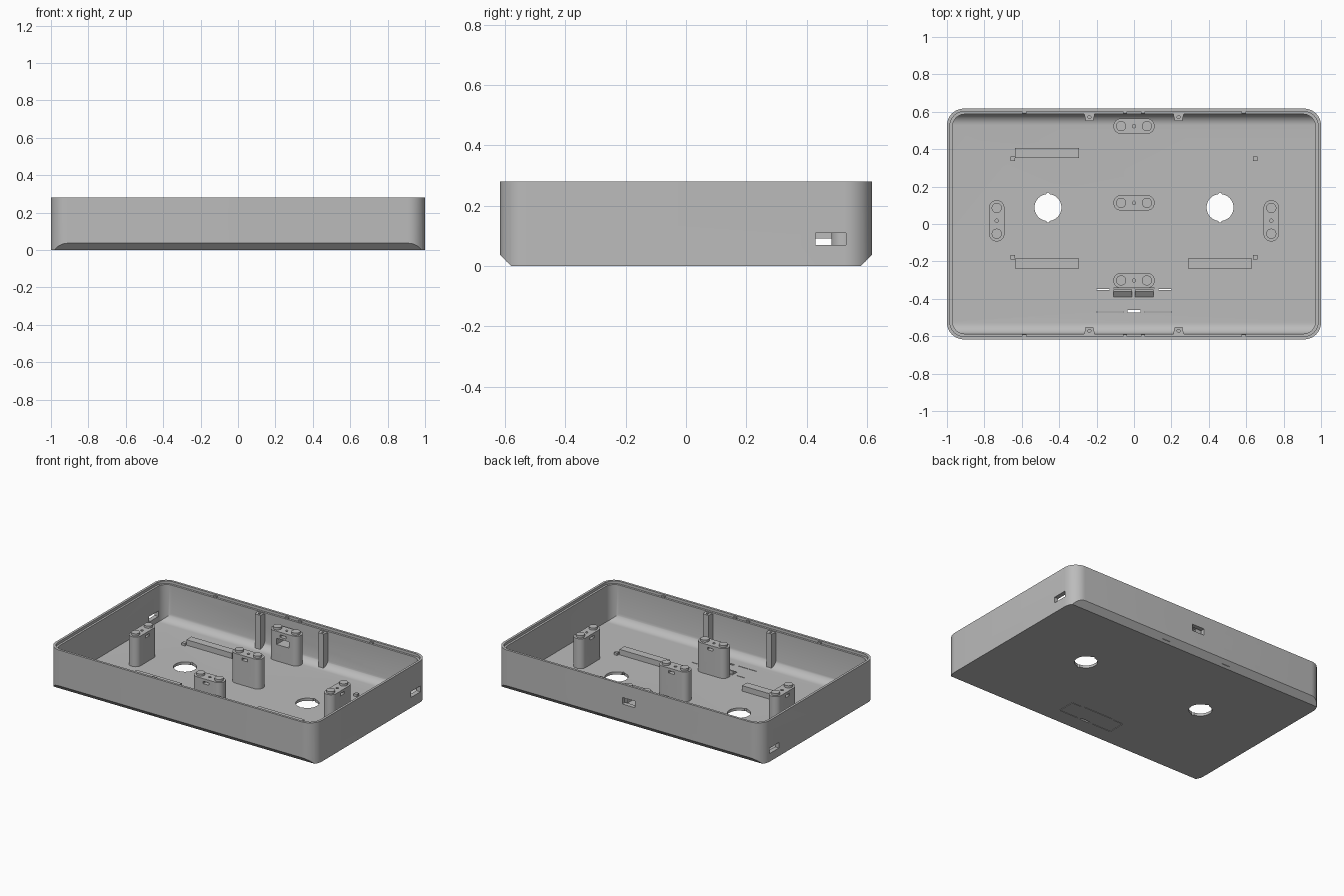
import bpy, bmesh
from math import cos, sin, pi, radians

if "Cube" in bpy.data.objects:
    bpy.data.objects.remove(bpy.data.objects["Cube"])

grey = bpy.data.materials.new("plain grey")
grey.use_nodes = True
grey.diffuse_color = (0.5, 0.5, 0.5, 1)
grey.node_tree.nodes["Principled BSDF"].inputs["Base Color"].default_value = (0.5, 0.5, 0.5, 1)

W, D, H = 1.0, 0.617, 0.28
FLOOR, POST_TOP = 0.018, 0.22


def extrude(name, pts, lo, hi, axis="z"):
    """Closed prism from a 2D profile: (x, y) along z, or (y, z) along x."""
    bm = bmesh.new()
    place = (lambda p: (p[0], p[1], lo)) if axis == "z" else (lambda p: (lo, p[0], p[1]))
    face = bm.faces.new([bm.verts.new(place(p)) for p in pts])
    ext = bmesh.ops.extrude_face_region(bm, geom=[face])
    move = (0, 0, hi - lo) if axis == "z" else (hi - lo, 0, 0)
    bmesh.ops.translate(bm, vec=move, verts=[v for v in ext["geom"] if isinstance(v, bmesh.types.BMVert)])
    bmesh.ops.recalc_face_normals(bm, faces=bm.faces)
    mesh = bpy.data.meshes.new(name)
    bm.to_mesh(mesh)
    bm.free()
    mesh.materials.append(grey)
    ob = bpy.data.objects.new(name, mesh)
    bpy.context.collection.objects.link(ob)
    return ob


def rounded(hx, hy, r, cx=0, cy=0, n=10):
    pts = []
    for q, (sx, sy) in enumerate([(1, 1), (-1, 1), (-1, -1), (1, -1)]):
        for i in range(n + 1):
            a = (q + i / n) * pi / 2
            pts.append((cx + sx * (hx - r) + r * cos(a), cy + sy * (hy - r) + r * sin(a)))
    return pts


def circle(x, y, r, n=32):
    return [(x + r * cos(2 * pi * i / n), y + r * sin(2 * pi * i / n)) for i in range(n)]


def box(name, x0, x1, y0, y1, z0, z1):
    return extrude(name, [(x0, y0), (x1, y0), (x1, y1), (x0, y1)], z0, z1)


def combine(ob, tool, operation="DIFFERENCE"):
    tool.hide_render = True
    mod = ob.modifiers.new(operation.lower(), "BOOLEAN")
    mod.operation, mod.solver, mod.object = operation, "EXACT", tool
    bpy.context.view_layer.update()
    bpy.context.view_layer.objects.active = ob
    bpy.ops.object.modifier_apply(modifier=mod.name)
    bpy.data.objects.remove(tool)


# Tray shell: rounded plan, chamfered along the front and back lower edges
tray = extrude("tray", rounded(W, D, 0.09), 0, H)
half = [(D - 0.037, 0), (D + 0.003, 0.04), (D + 0.003, 0.4)]
profile = half + [(-y, z) for y, z in reversed(half)]
combine(tray, extrude("chamfer_profile", profile, -1.2, 1.2, "x"), "INTERSECT")

# Hollow with a soft fillet along the front and back of the floor
hollow = extrude("hollow", rounded(W - 0.03, D - 0.03, 0.065), FLOOR, 0.4)
r, edge = 0.06, D - 0.029
half = [(edge - r + r * sin(a), FLOOR + r - r * cos(a)) for a in [i * pi / 20 for i in range(11)]]
half.append((edge, 0.5))
profile = half + [(-y, z) for y, z in reversed(half)]
combine(hollow, extrude("fillet_profile", profile, -1.2, 1.2, "x"), "INTERSECT")
combine(tray, hollow)
combine(tray, extrude("rim_step", rounded(W - 0.016, D - 0.016, 0.076), 0.262, 0.4))

# Round floor openings with small notches
for x in (-0.46, 0.46):
    combine(tray, extrude("floor_hole", circle(x, 0.088, 0.072, 48), -0.1, 0.1))
    for dy in (-0.072, 0.072):
        combine(tray, extrude("hole_notch", circle(x, 0.088 + dy, 0.008, 12), -0.1, 0.1))

# Slots through the side and back walls
combine(tray, box("side_slot", 0.9, 1.1, 0.43, 0.53, 0.07, 0.11))
combine(tray, box("side_slot", -1.1, -0.9, 0.43, 0.53, 0.055, 0.092))
combine(tray, box("back_slot", -0.047, 0.047, 0.55, 0.7, 0.145, 0.19))

# Hatch outline cut as thin slits in the floor
for x0, x1, y0, y1 in [(-0.2, -0.13, -0.352, -0.348), (0.13, 0.2, -0.352, -0.348),
                       (-0.11, 0.11, -0.346, -0.342),
                       (-0.2, -0.06, -0.472, -0.468), (0.06, 0.2, -0.472, -0.468),
                       (-0.035, 0.035, -0.474, -0.461)]:
    combine(tray, box("hatch_slit", x0, x1, y0, y1, -0.1, 0.1))
for s in (-1, 1):
    x = s * 0.203
    combine(tray, box("hatch_side_slit", x - 0.002, x + 0.002, -0.465, -0.355, -0.1, 0.006))

# Hatch clips with sloped faces
for x0 in (-0.11, 0.005):
    extrude("hatch_clip", [(-0.395, FLOOR - 0.004), (-0.35, FLOOR - 0.004), (-0.35, 0.04), (-0.36, 0.04)],
            x0, x0 + 0.1, "x")


# Mounting posts: flat capsules with two studs, a screw hole and a nut slot
def mount(cx, cy, upright=False, cable=False):
    hx, hy = (0.041, 0.11) if upright else (0.11, 0.041)
    post = extrude("mounting_post", rounded(hx, hy, 0.04, cx, cy), FLOOR - 0.005, POST_TOP)
    combine(post, extrude("screw_hole", circle(cx, cy, 0.009, 16), 0.13, 0.3))
    sx, sy = (0.06, 0.022) if upright else (0.022, 0.06)
    combine(post, box("nut_slot", cx - sx, cx + sx, cy - sy, cy + sy, 0.186, 0.202))
    if cable:
        combine(post, box("cable_slot", cx - 0.047, cx + 0.047, cy - 0.1, cy + 0.1, 0.13, 0.172))
    for s in (-0.069, 0.069):
        px, py = (cx, cy + s) if upright else (cx + s, cy)
        extrude("post_stud", circle(px, py, 0.027), POST_TOP - 0.005, POST_TOP + 0.015)


for y in (0.523, 0.113, -0.302):
    mount(0, y, cable=y > 0.5)
for x in (-0.734, 0.734):
    mount(x, 0.017, upright=True)

# Tapered screw pillars and rim catches against the long walls
for s in (-1, 1):
    for x in (-0.238, 0.238):
        pts = [(x - 0.03, s * 0.595), (x + 0.03, s * 0.595), (x + 0.02, s * 0.552), (x - 0.02, s * 0.552)]
        pillar = extrude("screw_pillar", pts, FLOOR - 0.005, 0.255)
        combine(pillar, extrude("pillar_hole", circle(x, s * 0.572, 0.008, 16), 0.15, 0.3))
    for x in (-0.587, -0.048, 0.048, 0.587):
        y0, y1 = sorted((s * 0.591, s * 0.604))
        box("rim_catch", x - 0.011, x + 0.011, y0, y1, 0.255, 0.272)

# Support bars and locating pegs on the floor
for x0, y0 in [(-0.635, 0.352), (-0.635, -0.238), (0.288, -0.238)]:
    box("support_bar", x0, x0 + 0.342, y0, y0 + 0.054, FLOOR - 0.005, 0.055)
for x in (-0.647, 0.647):
    for y in (0.348, -0.178):
        box("locating_peg", x - 0.012, x + 0.012, y - 0.012, y + 0.012, FLOOR - 0.005, 0.035)

# Smooth shading with sharp edges kept
for ob in bpy.context.collection.objects:
    if ob.type == "MESH":
        bpy.ops.object.select_all(action="DESELECT")
        ob.select_set(True)
        bpy.context.view_layer.objects.active = ob
        bpy.ops.object.shade_smooth_by_angle(angle=radians(30))
